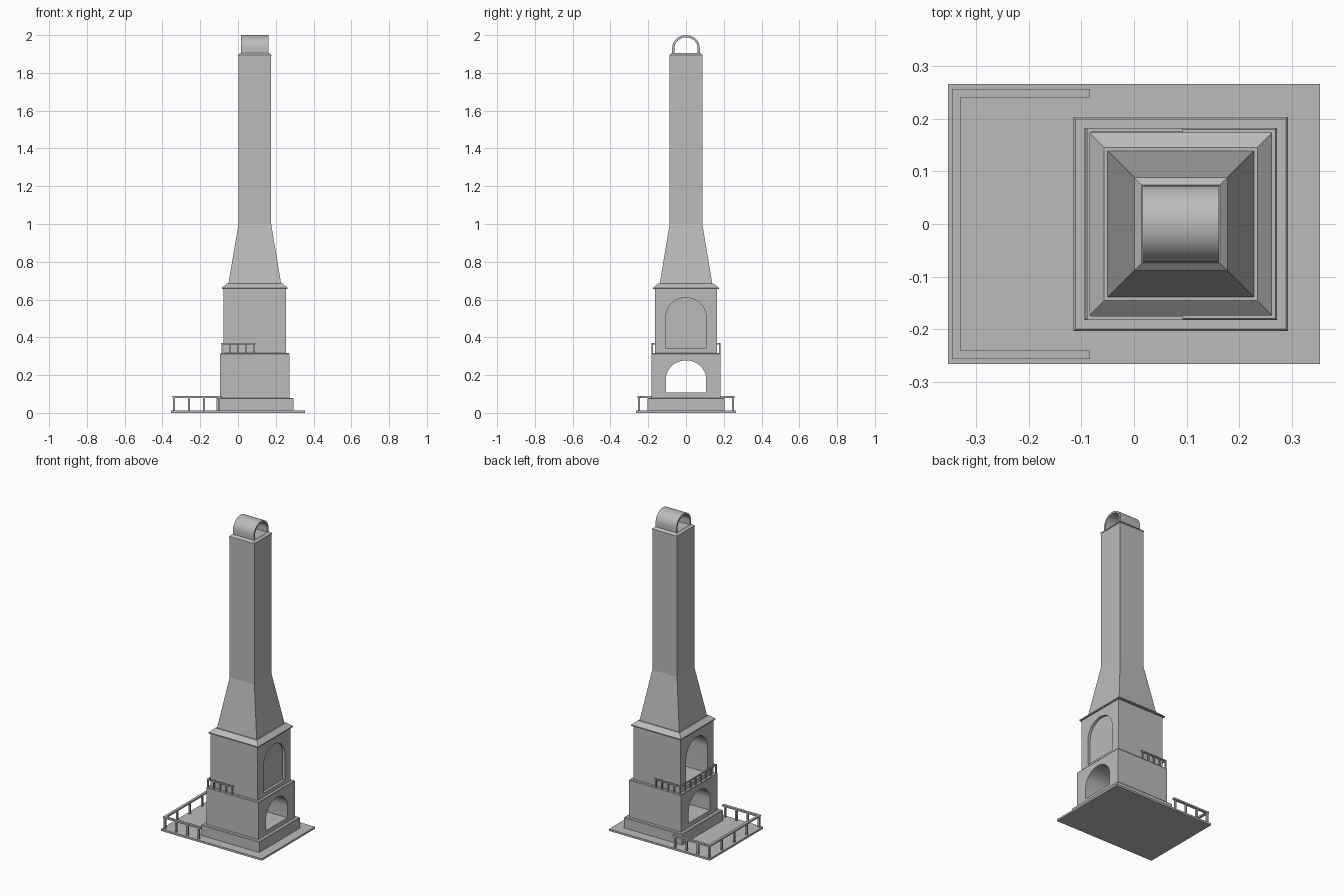
import bpy, bmesh, math

if "Cube" in bpy.data.objects:
    bpy.data.objects.remove(bpy.data.objects["Cube"], do_unlink=True)

CX = 0.089  # tower axis

stone = bpy.data.materials.new("grey_stone")
stone.use_nodes = True
GREY = (0.5, 0.5, 0.5, 1)
stone.diffuse_color = GREY
stone.node_tree.nodes["Principled BSDF"].inputs["Base Color"].default_value = GREY


def finish(name, bm, smooth=False):
    bmesh.ops.recalc_face_normals(bm, faces=bm.faces)
    mesh = bpy.data.meshes.new(name)
    bm.to_mesh(mesh)
    bm.free()
    mesh.materials.append(stone)
    obj = bpy.data.objects.new(name, mesh)
    bpy.context.collection.objects.link(obj)
    if smooth:
        round_off(obj)
    return obj


def select(obj):
    bpy.ops.object.select_all(action='DESELECT')
    obj.select_set(True)
    bpy.context.view_layer.objects.active = obj


def round_off(obj):
    select(obj)
    bpy.ops.object.shade_smooth_by_angle(angle=math.radians(30))


def add_box(bm, x0, x1, y0, y1, z0, z1):
    verts = bmesh.ops.create_cube(bm, size=1)["verts"]
    for v in verts:
        v.co.x = x1 if v.co.x > 0 else x0
        v.co.y = y1 if v.co.y > 0 else y0
        v.co.z = z1 if v.co.z > 0 else z0


def square_stack(name, levels):
    """Square tower section through (half width, height) levels."""
    bm = bmesh.new()
    rings = [[bm.verts.new((CX + sx * h, sy * h, z))
              for sx, sy in ((-1, -1), (1, -1), (1, 1), (-1, 1))]
             for h, z in levels]
    for low, high in zip(rings, rings[1:]):
        for i in range(4):
            j = (i + 1) % 4
            bm.faces.new((low[i], low[j], high[j], high[i]))
    bm.faces.new(rings[0][::-1])
    bm.faces.new(rings[-1])
    return finish(name, bm)


def arch(half, spring, rise, steps=20):
    """Arc points in (y, z), running from +y to -y."""
    return [(half * math.cos(math.pi * i / steps),
             spring + rise * math.sin(math.pi * i / steps))
            for i in range(steps + 1)]


def extrude_x(name, profile, x0, x1, smooth=False):
    bm = bmesh.new()
    face = bm.faces.new([bm.verts.new((x0, y, z)) for y, z in profile])
    new = bmesh.ops.extrude_face_region(bm, geom=[face])["geom"]
    for v in new:
        if isinstance(v, bmesh.types.BMVert):
            v.co.x = x1
    return finish(name, bm, smooth)


def cut_arch(obj, half, bottom, spring, rise, x0, x1):
    profile = [(half, bottom)] + arch(half, spring, rise) + [(-half, bottom)]
    cutter = extrude_x("arch_cutter", profile, x0, x1)
    cutter.hide_render = True
    mod = obj.modifiers.new("arch", 'BOOLEAN')
    mod.operation = 'DIFFERENCE'
    mod.solver = 'EXACT'
    mod.object = cutter
    select(obj)
    bpy.ops.object.modifier_apply(modifier=mod.name)
    bpy.data.objects.remove(cutter, do_unlink=True)


def railing(name, x0, x1, half_y, z0, z1, width, rail, post, n_side, n_end):
    """U-shaped railing, open towards +x, outer faces at x0 and half_y."""
    bm = bmesh.new()
    add_box(bm, x0, x0 + width, -half_y, half_y, z1 - rail, z1)
    mid_x, mid_y, p = x0 + width / 2, half_y - width / 2, post / 2
    spots = [(mid_x, mid_y * (2 * i / (n_end - 1) - 1)) for i in range(n_end)]
    for s in (-1, 1):
        ys = sorted((s * half_y, s * (half_y - width)))
        add_box(bm, x0 + width, x1, ys[0], ys[1], z1 - rail, z1)
        step = (x1 - width - mid_x) / (n_side - 1)
        spots += [(mid_x + step * i, s * mid_y) for i in range(1, n_side)]
    for x, y in spots:
        add_box(bm, x - p, x + p, y - p, y + p, z0, z1 - rail)
    return finish(name, bm)


# Ground slab and plinth
bm = bmesh.new()
add_box(bm, -0.354, 0.354, -0.266, 0.266, 0, 0.012)
finish("ground_slab", bm)
square_stack("plinth", [(0.204, 0.012), (0.204, 0.076), (0.2, 0.08)])

# Lower storey with a tunnel running through it
lower = square_stack("lower_storey", [(0.183, 0.08), (0.183, 0.312), (0.18, 0.316)])
cut_arch(lower, 0.107, 0.108, 0.178, 0.1, -0.3, 0.5)
round_off(lower)

# Upper storey: deep niche on one side, shallow blind arch on the other
upper = square_stack("upper_storey", [(0.165, 0.316), (0.165, 0.66)])
cut_arch(upper, 0.107, 0.341, 0.505, 0.105, -0.3, 0.222)
cut_arch(upper, 0.107, 0.341, 0.505, 0.105, 0.238, 0.5)
round_off(upper)

# Cornice, tapering shaft and cap
square_stack("cornice", [(0.174, 0.655), (0.174, 0.662), (0.146, 0.686)])
square_stack("shaft", [(0.139, 0.686), (0.0865, 1.0), (0.0865, 1.89)])
square_stack("shaft_cap", [(0.0885, 1.888), (0.0885, 1.894), (0.0745, 1.906)])

# Arched hood on top, open along x
outer = [(0.073, 1.904)] + arch(0.073, 1.932, 0.068) + [(-0.073, 1.904)]
inner = [(0.061, 1.904)] + arch(0.061, 1.932, 0.056) + [(-0.061, 1.904)]
extrude_x("chimney_hood", outer + inner[::-1], CX - 0.073, CX + 0.073, smooth=True)

# Railings around the terrace and on the ledge
railing("terrace_railing", -0.346, -0.084, 0.257, 0.012, 0.089,
        0.016, 0.01, 0.011, 4, 5)
railing("ledge_railing", CX - 0.178, 0.093, 0.183, 0.314, 0.369,
        0.008, 0.008, 0.007, 5, 8)
